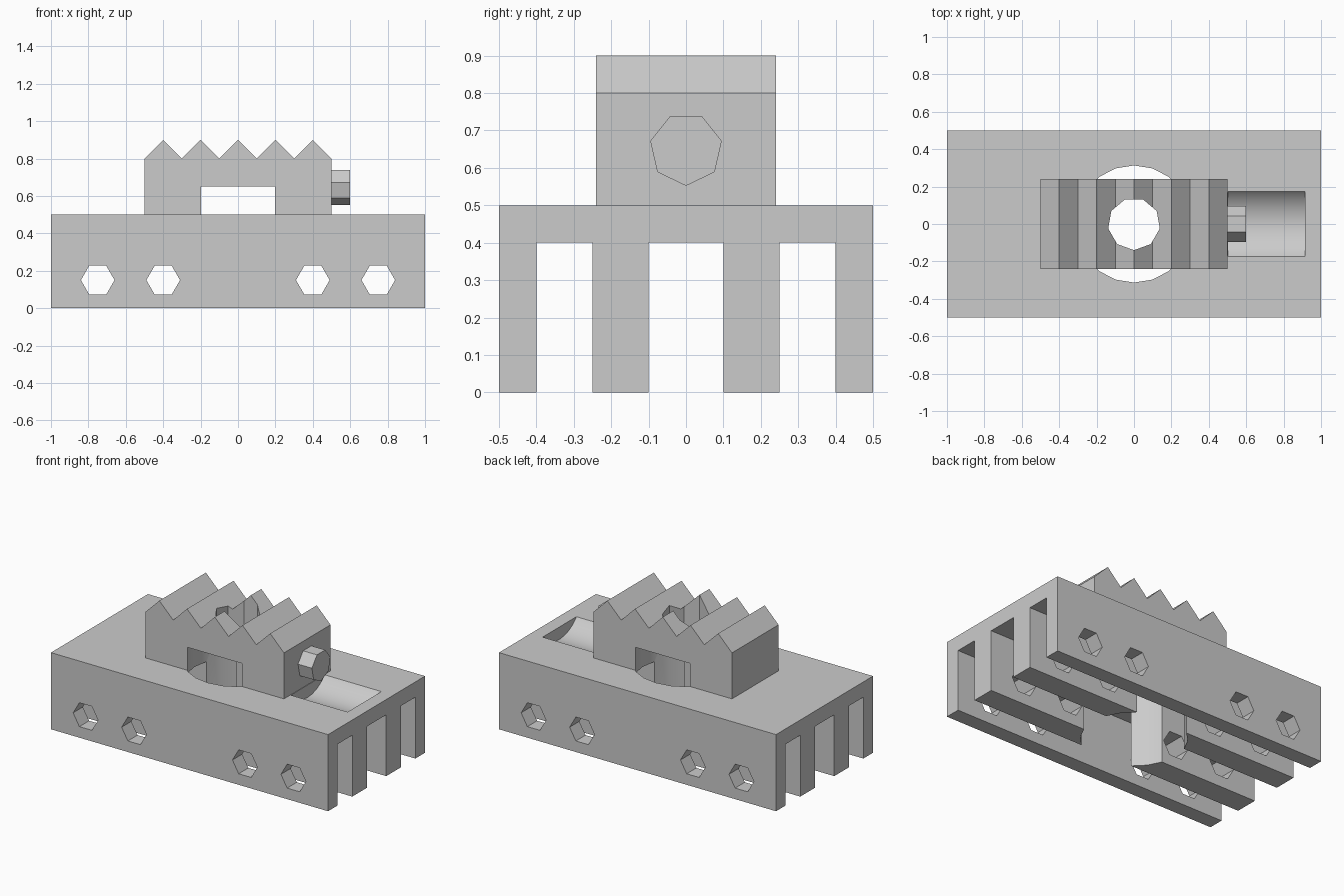
import bpy
import bmesh
from math import pi, radians
from mathutils import Matrix, Vector

cube = bpy.data.objects.get("Cube")
if cube:
    bpy.data.objects.remove(cube, do_unlink=True)

GREY = (0.6, 0.6, 0.6, 1)
grey = bpy.data.materials.new("plain grey")
grey.use_nodes = True
grey.diffuse_color = GREY
grey.node_tree.nodes["Principled BSDF"].inputs["Base Color"].default_value = GREY


def add_object(name, bm):
    bmesh.ops.recalc_face_normals(bm, faces=bm.faces)
    mesh = bpy.data.meshes.new(name)
    bm.to_mesh(mesh)
    bm.free()
    mesh.materials.append(grey)
    obj = bpy.data.objects.new(name, mesh)
    bpy.context.collection.objects.link(obj)
    return obj


def extrude(name, points, direction):
    """Solid made by sweeping a closed profile along a direction."""
    bm = bmesh.new()
    face = bm.faces.new([bm.verts.new(p) for p in points])
    swept = bmesh.ops.extrude_face_region(bm, geom=[face], use_keep_orig=True)
    moved = [v for v in swept["geom"] if isinstance(v, bmesh.types.BMVert)]
    bmesh.ops.translate(bm, verts=moved, vec=direction)
    return add_object(name, bm)


def prism(name, sides, radius, start, end, turn=0):
    """Regular prism between two points, spun about its own axis."""
    start, end = Vector(start), Vector(end)
    axis = end - start
    matrix = (Matrix.Translation((start + end) / 2)
              @ axis.to_track_quat('Z', 'Y').to_matrix().to_4x4()
              @ Matrix.Rotation(turn, 4, 'Z'))
    bm = bmesh.new()
    bmesh.ops.create_cone(bm, cap_ends=True, segments=sides, radius1=radius,
                          radius2=radius, depth=axis.length, matrix=matrix)
    return add_object(name, bm)


def cut(obj, cutters):
    """Subtract the cutters from the object, then delete them."""
    for cutter in cutters:
        cutter.hide_render = True
        mod = obj.modifiers.new("cut", 'BOOLEAN')
        mod.operation, mod.solver, mod.object = 'DIFFERENCE', 'EXACT', cutter
    graph = bpy.context.evaluated_depsgraph_get()
    mesh = bpy.data.meshes.new_from_object(obj.evaluated_get(graph))
    obj.modifiers.clear()
    obj.data = mesh
    for cutter in cutters:
        bpy.data.objects.remove(cutter, do_unlink=True)


def smooth(obj):
    bpy.ops.object.select_all(action='DESELECT')
    obj.select_set(True)
    bpy.context.view_layer.objects.active = obj
    bpy.ops.object.shade_smooth_by_angle(angle=radians(30))


def bore():
    return prism("bore_cutter", 20, 0.313, (0, 0, -0.1), (0, 0, 0.65))


# Finned base: comb profile swept along its length
profile = [(-0.5, 0.5), (-0.5, 0)]
for low, high in ((-0.4, -0.25), (-0.1, 0.1), (0.25, 0.4)):
    profile += [(low, 0), (low, 0.4), (high, 0.4), (high, 0)]
profile += [(0.5, 0), (0.5, 0.5)]
base = extrude("finned_base", [(-1, y, z) for y, z in profile], (2, 0, 0))

# Hexagonal cross holes, central bore and rounded trough
cutters = [prism("hex_cutter", 6, 0.09, (x, -0.7, 0.15), (x, 0.7, 0.15))
           for x in (-0.75, -0.4, 0.4, 0.75)]
cutters += [bore(), prism("trough_cutter", 32, 0.231, (0.503, 0, 0.65), (0.913, 0, 0.65))]
for c in cutters[:4]:
    # Put two hexagon corners on the horizontal
    xs = [v.co.x for v in c.data.vertices]
    if max(xs) - min(xs) < 0.17:
        mid = Vector(((max(xs) + min(xs)) / 2, 0, 0.15))
        c.data.transform(Matrix.Translation(mid) @ Matrix.Rotation(pi / 6, 4, 'Y')
                         @ Matrix.Translation(-mid))
cut(base, cutters)
smooth(base)

# Toothed block: five triangular ridges across the top
outline = [(-0.5, 0.5), (-0.5, 0.8)]
for i in range(5):
    valley = -0.5 + 0.2 * i
    outline += [(valley + 0.1, 0.9), (valley + 0.2, 0.8)]
outline.append((0.5, 0.5))
block = extrude("toothed_block", [(x, -0.24, z) for x, z in outline], (0, 0.48, 0))
cut(block, [bore(), prism("top_hole_cutter", 9, 0.14, (0, 0, 0.55), (0, 0, 1))])
smooth(block)

# Seven-sided bolt head with one corner pointing down
bolt = prism("bolt_head", 7, 0.098, (0.5, 0, 0.65), (0.6, 0, 0.65))
lowest = min(v.co.z for v in bolt.data.vertices)
if lowest > 0.553:
    pivot = Vector((0, 0, 0.65))
    corner = bolt.data.vertices[0].co - pivot
    angle = Vector((corner.y, corner.z)).angle_signed(Vector((0, -1)))
    bolt.data.transform(Matrix.Translation(pivot) @ Matrix.Rotation(-angle, 4, 'X')
                        @ Matrix.Translation(-pivot))
